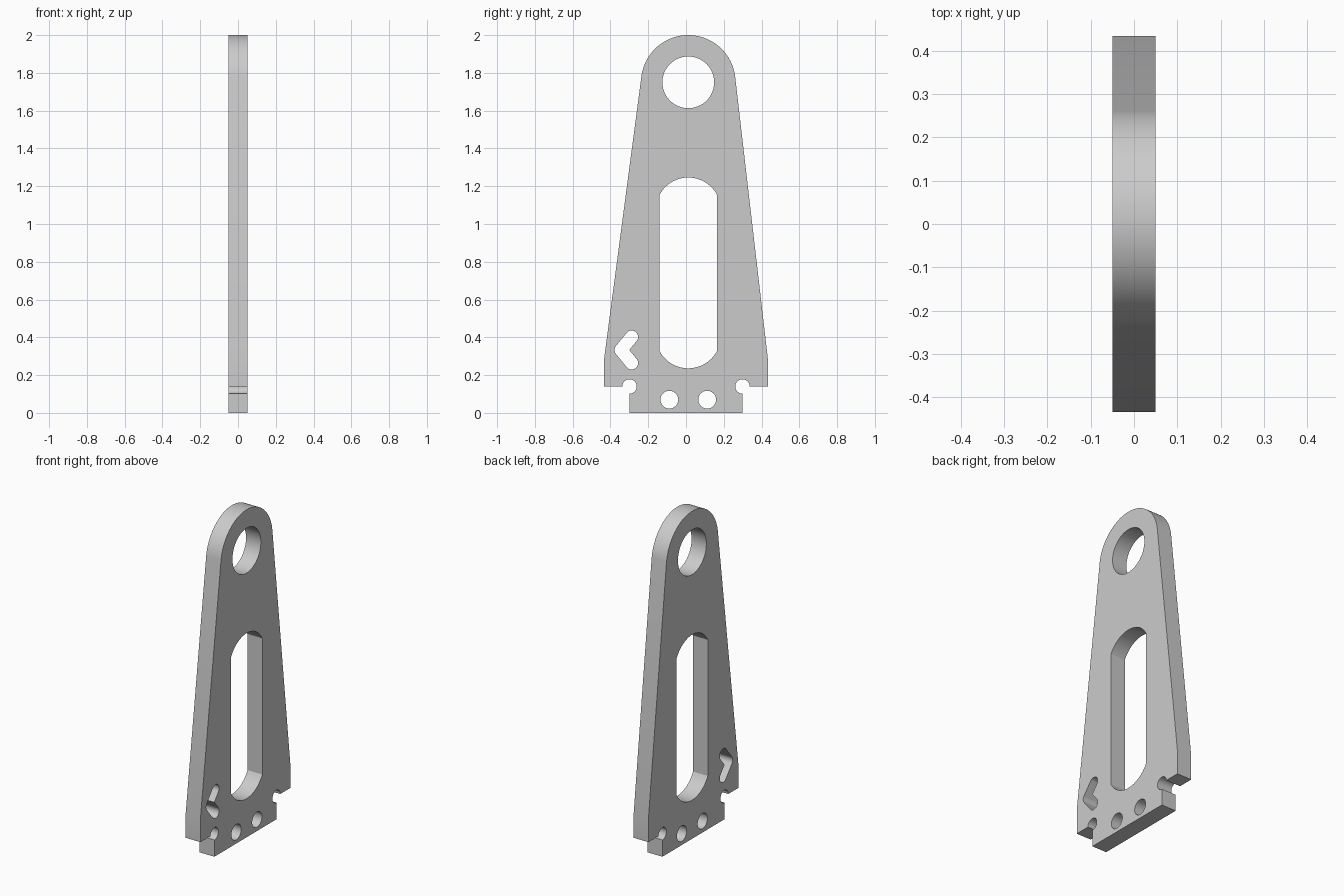
import bpy
import bmesh
from math import cos, sin, atan2, acos, hypot, radians, pi

cube = bpy.data.objects.get("Cube")
if cube:
    bpy.data.objects.remove(cube, do_unlink=True)

HALF_THICK = 0.05
MID = 0.012                      # centre line of the openings
EYE_Z, EYE_R = 1.75, 0.25        # rounded top


def arc(cy, cz, r, a0, a1, n=16):
    """Points of an arc, angles in radians."""
    return [(cy + r * cos(a0 + (a1 - a0) * i / n),
             cz + r * sin(a0 + (a1 - a0) * i / n)) for i in range(n + 1)]


def circle(cy, cz, r, n=48):
    return arc(cy, cz, r, 0, 2 * pi, n)[:-1]


def tangent_angle(y, z, side):
    """Angle on the top circle where the line from (y, z) touches it."""
    dy, dz = y - MID, z - EYE_Z
    return atan2(dz, dy) + side * acos(EYE_R / hypot(dy, dz))


# Outer outline, counter-clockwise from the foot
SIDE, SHOULDER, LEDGE = 0.433, 0.29, 0.14
FOOT, NOTCH_R = 0.299, 0.038
a_back = tangent_angle(SIDE, SHOULDER, 1)
a_front = tangent_angle(-SIDE, SHOULDER, -1) % (2 * pi)
outline = [(-FOOT, 0), (FOOT, 0)]
outline += arc(FOOT, LEDGE, NOTCH_R, radians(270), 0, 30)
outline += [(SIDE, LEDGE), (SIDE, SHOULDER)]
outline += arc(MID, EYE_Z, EYE_R, a_back, a_front, 64)
outline += [(-SIDE, SHOULDER), (-SIDE, LEDGE)]
outline += arc(-FOOT, LEDGE, NOTCH_R, pi, -pi / 2, 30)

# Long window with shallow curved ends
HALF_W, END_R = 0.151, 0.172
spread = acos(HALF_W / END_R)
window = arc(MID, 1.074, END_R, spread, pi - spread, 32)
window += arc(MID, 0.408, END_R, pi + spread, 2 * pi - spread, 32)

# Chevron slot: two round-ended arms meeting at a rounded tip
TIP_Y, TIP_Z, ARM_Y, ARM_Z, SLOT_R = -0.344, 0.333, 0.056, 0.069, 0.034
lean = atan2(ARM_Z, ARM_Y)
inner = SLOT_R / sin(lean)
chevron = arc(TIP_Y + ARM_Y, TIP_Z + ARM_Z, SLOT_R, lean - pi / 2, lean + pi / 2)
chevron += arc(TIP_Y, TIP_Z, SLOT_R, lean + pi / 2, 1.5 * pi - lean)
chevron += arc(TIP_Y + ARM_Y, TIP_Z - ARM_Z, SLOT_R, -lean - pi / 2, pi / 2 - lean)
chevron += [(TIP_Y + inner, TIP_Z)]

loops = [outline, window, chevron,
         circle(MID, EYE_Z, 0.137, 64),
         circle(MID - 0.1, 0.07, 0.047),
         circle(MID + 0.1, 0.07, 0.047)]

# Filled profile, extruded to the plate thickness
profile = bpy.data.curves.new("bracket_plate", "CURVE")
profile.dimensions = "2D"
profile.fill_mode = "BOTH"
profile.extrude = HALF_THICK
for points in loops:
    spline = profile.splines.new("POLY")
    spline.points.add(len(points) - 1)
    for p, (y, z) in zip(spline.points, points):
        p.co = (y, z, 0, 1)
    spline.use_cyclic_u = True

plate = bpy.data.objects.new("bracket_plate", profile)
bpy.context.collection.objects.link(plate)
plate.rotation_euler = (pi / 2, 0, pi / 2)   # profile stands in the YZ plane
bpy.ops.object.select_all(action="DESELECT")
plate.select_set(True)
bpy.context.view_layer.objects.active = plate
bpy.ops.object.convert(target="MESH")
bpy.ops.object.transform_apply(location=False, rotation=True, scale=False)

# Weld the caps to the walls
bm = bmesh.new()
bm.from_mesh(plate.data)
bmesh.ops.remove_doubles(bm, verts=bm.verts, dist=0.0002)
bmesh.ops.recalc_face_normals(bm, faces=bm.faces)
bm.to_mesh(plate.data)
bm.free()

# Plain grey metal
grey = bpy.data.materials.new("plain_grey")
grey.use_nodes = True
color = (0.6, 0.6, 0.6, 1)
grey.diffuse_color = color
grey.node_tree.nodes["Principled BSDF"].inputs["Base Color"].default_value = color
plate.data.materials.clear()
plate.data.materials.append(grey)
bpy.ops.object.shade_smooth_by_angle(angle=radians(30))
